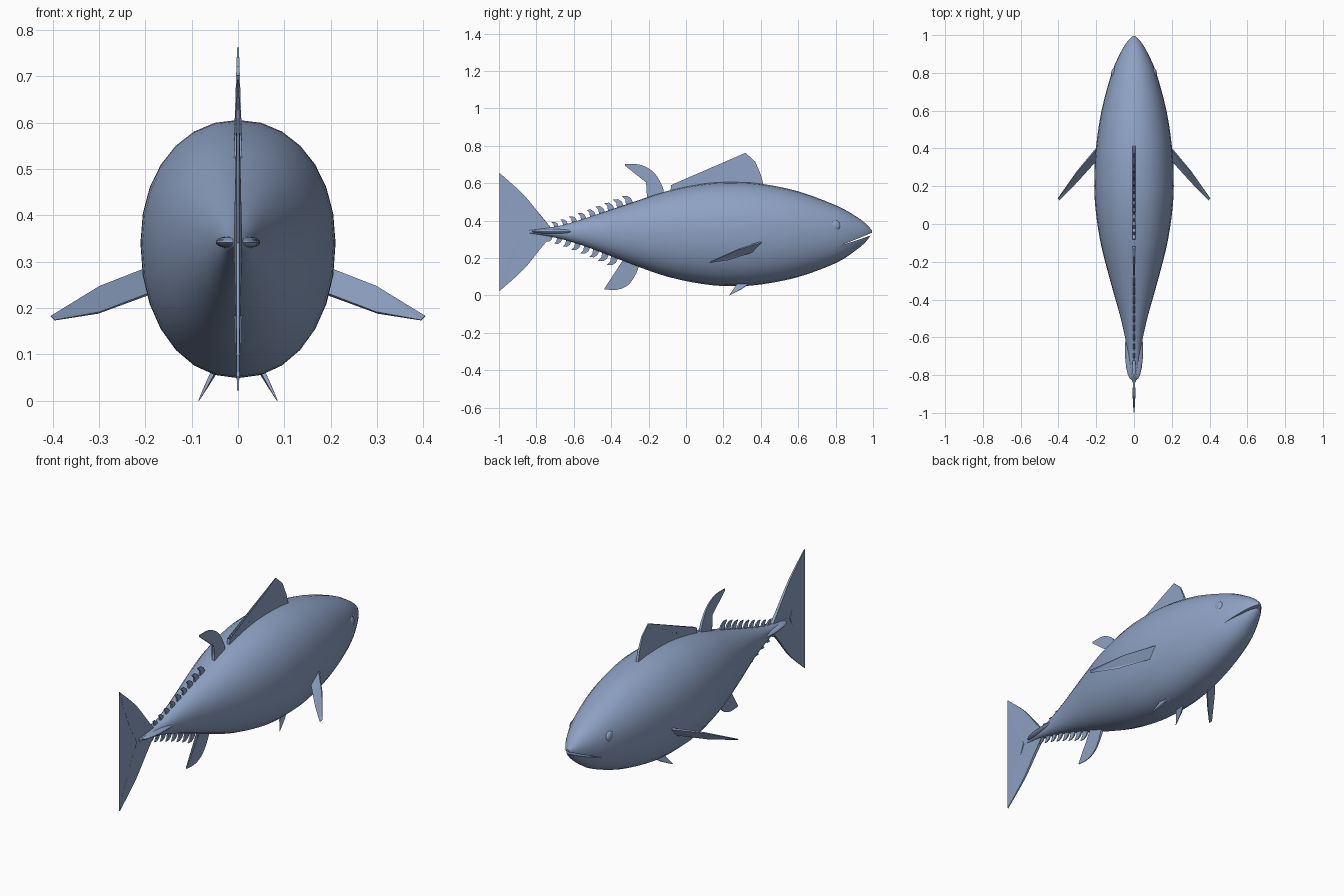
import bpy, bmesh, math
from mathutils import Vector

if "Cube" in bpy.data.objects:
    bpy.data.objects.remove(bpy.data.objects["Cube"], do_unlink=True)

skin = bpy.data.materials.new("blue_grey_skin")
skin.use_nodes = True
COLOR = (0.27, 0.36, 0.55, 1)
skin.diffuse_color = COLOR
skin.node_tree.nodes["Principled BSDF"].inputs["Base Color"].default_value = COLOR

AXIS = 0.34      # height of the body's long axis
SIDES = 28


def add_object(name, bm, smooth=False):
    bmesh.ops.recalc_face_normals(bm, faces=bm.faces)
    mesh = bpy.data.meshes.new(name)
    bm.to_mesh(mesh)
    bm.free()
    mesh.materials.append(skin)
    obj = bpy.data.objects.new(name, mesh)
    bpy.context.collection.objects.link(obj)
    if smooth:
        smooth_object(obj)
    return obj


def activate(obj):
    bpy.ops.object.select_all(action='DESELECT')
    obj.select_set(True)
    bpy.context.view_layer.objects.active = obj


def smooth_object(obj):
    activate(obj)
    bpy.ops.object.shade_smooth_by_angle(angle=math.radians(35))


def slab(bm, side_a, side_b):
    """Closed plate between two matching outlines."""
    a = [bm.verts.new(p) for p in side_a]
    b = [bm.verts.new(p) for p in side_b]
    caps = [bm.faces.new(a), bm.faces.new(b[::-1])]
    for i in range(len(a)):
        j = (i + 1) % len(a)
        bm.faces.new((a[j], a[i], b[i], b[j]))
    bmesh.ops.triangulate(bm, faces=caps, ngon_method='EAR_CLIP')


def upright_fin(bm, outline, base_z, root=0.009, tip=0.002):
    """Fin in the middle plane that thins away from its base height."""
    reach = max(abs(z - base_z) for y, z in outline)
    half = [root + (tip - root) * abs(z - base_z) / reach for y, z in outline]
    slab(bm, [(t, y, z) for t, (y, z) in zip(half, outline)],
         [(-t, y, z) for t, (y, z) in zip(half, outline)])


def spline(points, steps):
    """Catmull-Rom curve through the points."""
    pts = [Vector(p) for p in points]
    out = []
    for i in range(len(pts) - 1):
        p0, p1, p2 = pts[max(i - 1, 0)], pts[i], pts[i + 1]
        p3 = pts[min(i + 2, len(pts) - 1)]
        for s in range(steps):
            t = s / steps
            out.append(0.5 * (2 * p1 + (p2 - p0) * t
                              + (2 * p0 - 5 * p1 + 4 * p2 - p3) * t * t
                              + (3 * p1 - p0 - 3 * p2 + p3) * t ** 3))
    return out + [pts[-1]]


# Body stations: y, half width, bottom height, top height
STATIONS = [
    (0.995, 0.008, 0.332, 0.347), (0.96, 0.04, 0.285, 0.385),
    (0.90, 0.075, 0.235, 0.428), (0.80, 0.118, 0.172, 0.482),
    (0.60, 0.172, 0.098, 0.556), (0.40, 0.202, 0.058, 0.597),
    (0.25, 0.21, 0.049, 0.606), (0.10, 0.206, 0.059, 0.598),
    (-0.10, 0.177, 0.10, 0.558), (-0.30, 0.126, 0.17, 0.493),
    (-0.50, 0.070, 0.248, 0.425), (-0.65, 0.038, 0.297, 0.378),
    (-0.75, 0.025, 0.318, 0.360), (-0.84, 0.008, 0.331, 0.349)]
PROFILE = spline(STATIONS, 3)


def body_edge(y, index):
    """Bottom (2) or top (3) height of the body at y."""
    for a, b in zip(PROFILE, PROFILE[1:]):
        if b[0] <= y <= a[0]:
            return a[index] + (b[index] - a[index]) * (a[0] - y) / (a[0] - b[0])
    return AXIS


# Body
bm = bmesh.new()
rings = []
for y, width, low, high in PROFILE:
    ring = []
    for i in range(SIDES):
        ang = 2 * math.pi * i / SIDES
        c, s = math.cos(ang), math.sin(ang)
        c, s = math.copysign(abs(c) ** 0.95, c), math.copysign(abs(s) ** 0.95, s)
        height = high - AXIS if s > 0 else AXIS - low
        ring.append(bm.verts.new((width * c, y, AXIS + height * s)))
    rings.append(ring)
for a, b in zip(rings, rings[1:]):
    for i in range(SIDES):
        j = (i + 1) % SIDES
        bm.faces.new((a[i], a[j], b[j], b[i]))
bm.faces.new(rings[0])
bm.faces.new(rings[-1])
body = add_object("body", bm)

# Mouth slit cut into the snout
bm = bmesh.new()
slit = [(1.02, 0.346), (0.92, 0.304), (0.83, 0.268), (0.92, 0.296), (1.02, 0.332)]
slab(bm, [(0.2, y, z) for y, z in slit], [(-0.2, y, z) for y, z in slit])
cutter = add_object("mouth_cutter", bm)
cutter.hide_render = True
cut = body.modifiers.new("mouth", 'BOOLEAN')
cut.operation, cut.object, cut.solver = 'DIFFERENCE', cutter, 'EXACT'
activate(body)
bpy.ops.object.modifier_apply(modifier=cut.name)
bpy.data.objects.remove(cutter, do_unlink=True)
smooth_object(body)

# Front dorsal fin with a sawtooth rear edge
bm = bmesh.new()
outline = [(0.42, 0.57), (0.40, 0.645), (0.37, 0.715), (0.318, 0.762)]
TEETH = 11
for i in range(TEETH):
    t = (i + 0.6) / TEETH
    y, z = 0.318 - 0.40 * t, 0.585 + 0.165 * (1 - t) ** 1.35
    outline += [(y + 0.008, z - 0.012), (y - 0.012, z + 0.003)]
outline += [(-0.085, 0.54), (0.15, 0.57)]
upright_fin(bm, outline, 0.55)
add_object("front_dorsal_fin", bm)

# Rear dorsal fin and anal fin, both swept-back sickles
bm = bmesh.new()
outer = spline([(-0.12, 0.53), (-0.125, 0.58), (-0.17, 0.655), (-0.24, 0.697), (-0.325, 0.702)], 4)
inner = spline([(-0.325, 0.692), (-0.25, 0.655), (-0.207, 0.595), (-0.21, 0.50)], 4)
upright_fin(bm, [tuple(p) for p in outer + inner], 0.52)
add_object("rear_dorsal_fin", bm)

bm = bmesh.new()
outer = spline([(-0.24, 0.20), (-0.265, 0.12), (-0.31, 0.055), (-0.37, 0.03), (-0.435, 0.032)], 4)
inner = spline([(-0.435, 0.038), (-0.38, 0.06), (-0.34, 0.11), (-0.33, 0.20)], 4)
upright_fin(bm, [tuple(p) for p in outer + inner], 0.20)
add_object("anal_fin", bm)

# Rows of finlets along the tail stalk
for name, index, up, start, count in (("upper_finlets", 3, 1, -0.29, 9),
                                      ("lower_finlets", 2, -1, -0.37, 8)):
    bm = bmesh.new()
    for i in range(count):
        y = start - i * 0.0495
        size = 1 - 0.045 * i
        base = body_edge(y, index)
        hook = [(0.012, -0.012), (-0.004, 0.022), (-0.025, 0.036),
                (-0.053, 0.034), (-0.034, 0.014), (-0.030, -0.02)]
        upright_fin(bm, [(y + dy * size, base + up * dz * size) for dy, dz in hook],
                    base, 0.006)
    add_object(name, bm)

# Crescent tail fin
bm = bmesh.new()
lead = spline([(-0.72, 0.36), (-0.78, 0.43), (-0.87, 0.54), (-0.998, 0.655)], 4)
trail = spline([(-0.998, 0.648), (-0.965, 0.55), (-0.915, 0.43), (-0.865, AXIS)], 4)
upper = [tuple(p) for p in lead + trail]
lower = [(y, 2 * AXIS - z - 0.003) for y, z in reversed(upper[:-1])]
upright_fin(bm, upper + lower, AXIS)
add_object("tail_fin", bm)

# Paired parts on each flank
for side, x in (("left", 1), ("right", -1)):
    fins = {
        "pectoral_fin": [(0.19, 0.41, 0.288), (0.30, 0.28, 0.246), (0.404, 0.135, 0.183),
                         (0.395, 0.125, 0.174), (0.30, 0.225, 0.19), (0.18, 0.36, 0.235)],
        "pelvic_fin": [(0.045, 0.35, 0.07), (0.066, 0.295, 0.033), (0.085, 0.23, 0.0),
                       (0.072, 0.25, 0.026), (0.05, 0.28, 0.07)]}
    for name, points in fins.items():
        pts = [Vector((x * px, py, pz)) for px, py, pz in points]
        normal = (pts[2] - pts[0]).cross(pts[-1] - pts[0]).normalized()
        last = len(pts) - 1
        half = [0.001 + 0.004 * (i in (0, last)) + 0.002 * (i in (1, last - 1))
                for i in range(len(pts))]
        bm = bmesh.new()
        slab(bm, [p + normal * h for p, h in zip(pts, half)],
             [p - normal * h for p, h in zip(pts, half)])
        add_object(f"{side}_{name}", bm)

    for name, centre, scale in (("eye", (0.105, 0.795, 0.372), (0.016, 0.03, 0.03)),
                                ("tail_keel", (0.012, -0.67, 0.342), (0.036, 0.155, 0.014))):
        bm = bmesh.new()
        bmesh.ops.create_uvsphere(bm, u_segments=20, v_segments=12, radius=1)
        bmesh.ops.scale(bm, vec=scale, verts=bm.verts)
        bmesh.ops.translate(bm, vec=(x * centre[0], centre[1], centre[2]), verts=bm.verts)
        add_object(f"{side}_{name}", bm, smooth=True)
